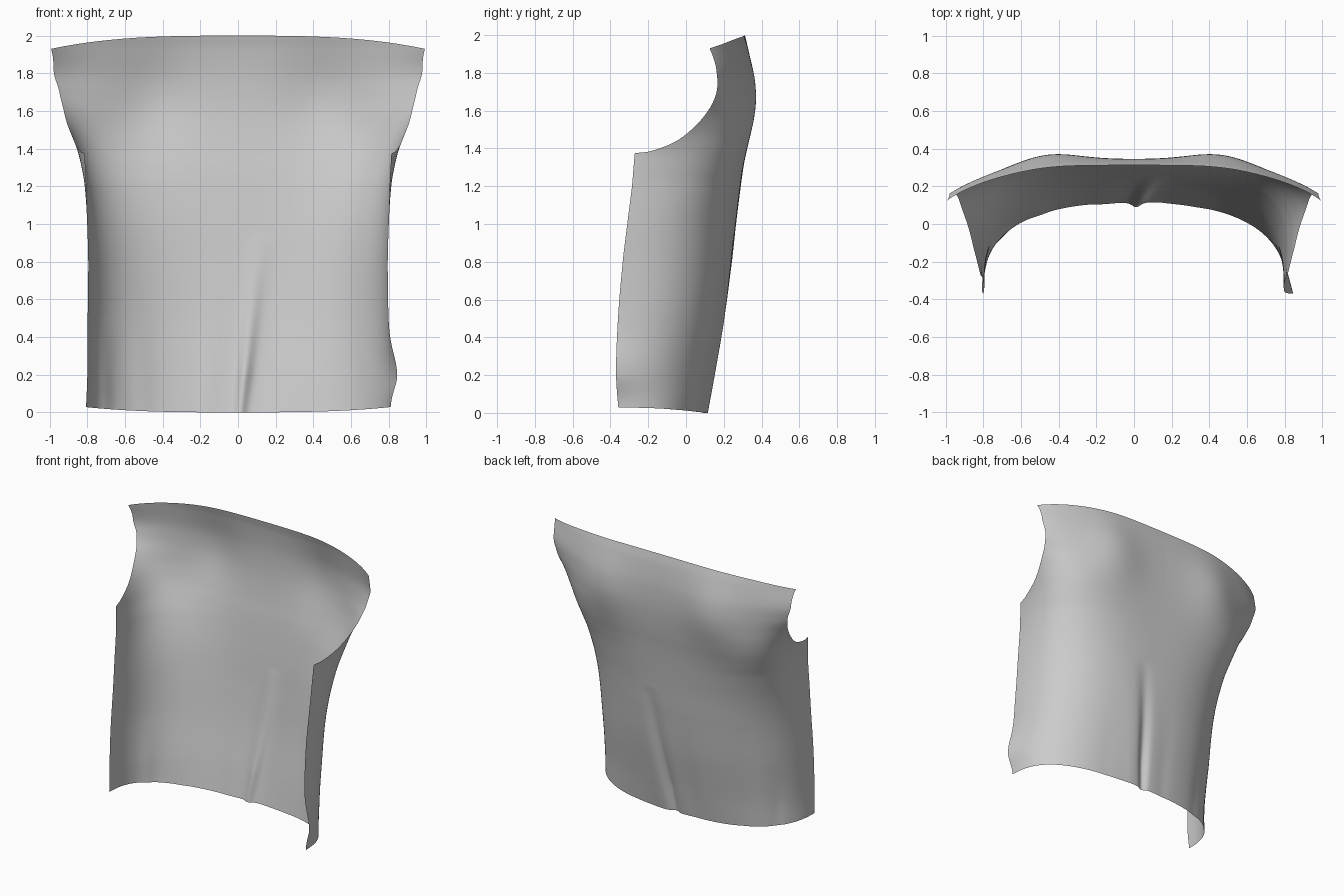
import bpy, bmesh
from math import sin, cos, acos, pi, exp

if "Cube" in bpy.data.objects:
    bpy.data.objects.remove(bpy.data.objects["Cube"])

# Body sections by height: z / half width, centre y, depth, inward tuck at the edge, roundness
SECTIONS = [
    (0, .808, .112, .468, 0, .8), (.2, .80, .148, .518, 0, .8), (.5, .798, .203, .563, 0, .79),
    (.8, .795, .243, .578, 0, .76), (1.0, .804, .265, .576, .004, .71),
    (1.2, .825, .290, .576, .02, .62), (1.3, .845, .304, .582, .035, .56),
    (1.4, .875, .320, .588, .055, .53), (1.5, .921, .333, .575, .055, .56),
    (1.6, .997, .342, .555, .03, .65), (1.7, 1.10, .345, .535, 0, .75),
    (1.8, 1.165, .342, .53, 0, .8), (1.93, 1.157, .327, .55, 0, .8), (2.0, 1.155, .312, .55, 0, .8)]
# Armhole edge, underarm to shoulder: edge y, edge z, matching centre z
ARMHOLE = [(-.27, 1.375, 1.28), (-.18, 1.388, 1.34), (-.05, 1.44, 1.42), (.06, 1.53, 1.52),
           (.135, 1.63, 1.62), (.165, 1.72, 1.72), (.16, 1.82, 1.82), (.145, 1.88, 1.91),
           (.125, 1.93, 2.0)]
# Folds rising from the hem: x at hem, lean, width, depth, height
FOLDS = [(.012, .11, .03, .037, .95), (.12, .10, .06, -.008, .9),
         (-.16, .05, .05, .006, .8), (-.50, -.06, .05, .007, .8),
         (-.70, -.03, .03, .012, .5), (.33, .03, .06, .004, .6)]
NU, STEPS, BODY_ROWS = 120, 9, 80


def bump(d, w):
    return exp(-(d / w) ** 2)


def spline(table, x):
    """Smooth interpolation of a table whose first column is x."""
    n = len(table)
    i = 0
    while i < n - 2 and x > table[i + 1][0]:
        i += 1

    def slope(k, c):
        a, b = table[max(k - 1, 0)], table[min(k + 1, n - 1)]
        return (b[c] - a[c]) / (b[0] - a[0])
    p, q = table[i], table[i + 1]
    h = q[0] - p[0]
    t = (x - p[0]) / h
    return [(2*t**3 - 3*t*t + 1) * p[c] + (3*t*t - 2*t**3) * q[c]
            + h * ((t**3 - 2*t*t + t) * slope(i, c) + (t**3 - t*t) * slope(i + 1, c))
            for c in range(1, len(p))]


def point(row, u):
    ez, cz, reach = row
    side, a = (1 if u >= 0 else -1), abs(u)
    th = reach * a ** 1.6 / (a ** 1.6 + (1 - a) ** 1.6)
    z = cz + (ez - cz) * (sin(th) / sin(reach)) ** 2.4
    w, cy, depth, tuck, q = spline(SECTIONS, z)
    t, f = sin(th) ** q, 1 - max(cos(th), 0) ** q
    x = side * (w * t - tuck * f ** 3)
    y = cy - depth * f
    y += .042 * bump(abs(x) - .46, .22) * bump(z - 1.68, .25)      # shoulder blades
    for fx, lean, fw, fd, h in FOLDS:
        fade = max(0, 1 - z / h) ** .8 * min(1, .6 + z * 2)
        y -= fd * fade * bump(x - fx - lean * z, fw * (1 + z))
    if side > 0:                                                   # flared hem corner
        x += .045 * f ** 3 * bump(z - .2, .16 if z > .2 else .11)
    return x, y, z


# Rows as edge z, centre z, angular reach: full width body, then cut back along the armhole
rows = [(.028 + 1.347 * k / BODY_ROWS, 1.28 * k / BODY_ROWS, pi / 2) for k in range(BODY_ROWS + 1)]
indexed = [(i, *p) for i, p in enumerate(ARMHOLE)]
for k in range(1, STEPS * (len(ARMHOLE) - 1) + 1):
    ey, ez, cz = spline(indexed, k / STEPS)
    _, cy, depth, _, q = spline(SECTIONS, ez)
    rows.append((ez, cz, acos(max(0, 1 - (cy - ey) / depth) ** (1 / q))))

# Garment back panel, a single cloth sheet
bm = bmesh.new()
grid = [[bm.verts.new(point(r, k / NU)) for k in range(-NU, NU + 1)] for r in rows]
for lower, upper in zip(grid, grid[1:]):
    for k in range(2 * NU):
        bm.faces.new((lower[k], upper[k], upper[k + 1], lower[k + 1])).smooth = True
mesh = bpy.data.meshes.new("back_panel")
bm.to_mesh(mesh)
bm.free()
panel = bpy.data.objects.new("back_panel", mesh)
bpy.context.collection.objects.link(panel)
